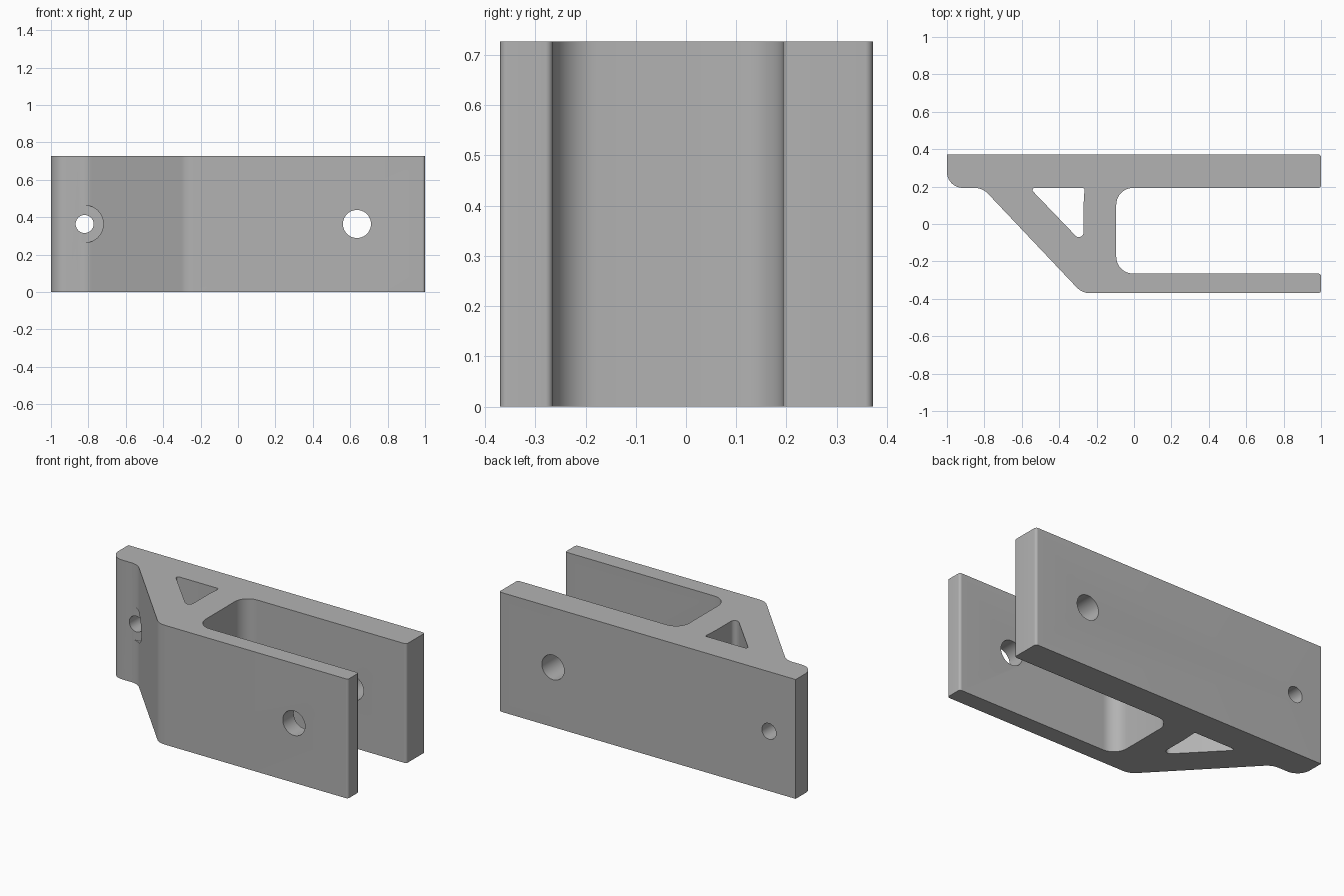
import bpy, bmesh, math
from mathutils import Vector, Matrix

cube = bpy.data.objects.get("Cube")
if cube:
    bpy.data.objects.remove(cube, do_unlink=True)

HEIGHT = 0.727
MID = HEIGHT / 2
BACK, PLATE, SLOT, FRONT = 0.372, 0.193, -0.265, -0.37   # y levels


def rounded(corners, steps=10):
    """Polygon outline with each (x, y, radius) corner replaced by an arc."""
    out = []
    for i, (x, y, r) in enumerate(corners):
        p = Vector((x, y))
        a = (Vector(corners[i - 1][:2]) - p).normalized()
        b = (Vector(corners[(i + 1) % len(corners)][:2]) - p).normalized()
        if r == 0:
            out.append(p)
            continue
        half = a.angle(b) / 2
        centre = p + (a + b).normalized() * (r / math.sin(half))
        start = p + a * (r / math.tan(half)) - centre
        end = p + b * (r / math.tan(half)) - centre
        sweep = math.atan2(start.x * end.y - start.y * end.x, start.dot(end))
        for k in range(steps + 1):
            out.append(centre + Matrix.Rotation(sweep * k / steps, 2) @ start)
    return out


def make_object(name, bm):
    bmesh.ops.recalc_face_normals(bm, faces=bm.faces)
    mesh = bpy.data.meshes.new(name)
    bm.to_mesh(mesh)
    bm.free()
    obj = bpy.data.objects.new(name, mesh)
    bpy.context.collection.objects.link(obj)
    return obj


def prism(name, corners, z0, z1):
    bm = bmesh.new()
    face = bm.faces.new([bm.verts.new((p.x, p.y, z0)) for p in rounded(corners)])
    geo = bmesh.ops.extrude_face_region(bm, geom=[face])["geom"]
    verts = [g for g in geo if isinstance(g, bmesh.types.BMVert)]
    bmesh.ops.translate(bm, verts=verts, vec=(0, 0, z1 - z0))
    return make_object(name, bm)


def bore(name, x, radius, y0, y1):
    """Cylinder along y at mid height."""
    bm = bmesh.new()
    place = Matrix.Translation((x, (y0 + y1) / 2, MID)) @ Matrix.Rotation(math.pi / 2, 4, 'X')
    bmesh.ops.create_cone(bm, cap_ends=True, segments=48, radius1=radius,
                          radius2=radius, depth=y1 - y0, matrix=place)
    return make_object(name, bm)


# Clevis body: thick back plate, thin front arm, slot and sloping brace
bracket = prism("bracket", [
    (-1, BACK, 0), (-1, PLATE, 0.085), (-0.81, PLATE, 0.1), (-0.277, FRONT, 0.1),
    (1, FRONT, 0.015), (1, SLOT, 0.015), (-0.095, SLOT, 0.09),
    (-0.095, PLATE, 0.09), (1, PLATE, 0.015), (1, BACK, 0.015)], 0, HEIGHT)

# Cutters: brace window, pin hole, screw hole and screw head clearance
cutters = [
    prism("window_cutter", [(-0.558, PLATE, 0.012), (-0.27, -0.107, 0.025),
                            (-0.27, 0.1, 0.2), (-0.264, PLATE, 0.01)], -0.1, HEIGHT + 0.1),
    bore("pin_hole_cutter", 0.636, 0.075, -0.5, 0.5),
    bore("screw_head_cutter", -0.82, 0.1, -0.3, PLATE - 0.001),
    bore("screw_hole_cutter", -0.82, 0.048, -0.4, 0.5)]
for cutter in cutters:
    cutter.hide_render = True
    mod = bracket.modifiers.new(cutter.name, 'BOOLEAN')
    mod.operation, mod.solver, mod.object = 'DIFFERENCE', 'EXACT', cutter

# Apply the cuts and remove the cutters
bpy.context.view_layer.update()
cut = bpy.data.meshes.new_from_object(
    bracket.evaluated_get(bpy.context.evaluated_depsgraph_get()))
bracket.modifiers.clear()
bracket.data = cut
for cutter in cutters:
    bpy.data.objects.remove(cutter, do_unlink=True)

# Plain grey finish
grey = bpy.data.materials.new("light grey")
grey.use_nodes = True
grey.diffuse_color = (0.448, 0.448, 0.448, 1)
grey.node_tree.nodes["Principled BSDF"].inputs["Base Color"].default_value = grey.diffuse_color
bracket.data.materials.clear()
bracket.data.materials.append(grey)

bpy.ops.object.select_all(action='DESELECT')
bracket.select_set(True)
bpy.context.view_layer.objects.active = bracket
bpy.ops.object.shade_smooth_by_angle(angle=math.radians(30))
